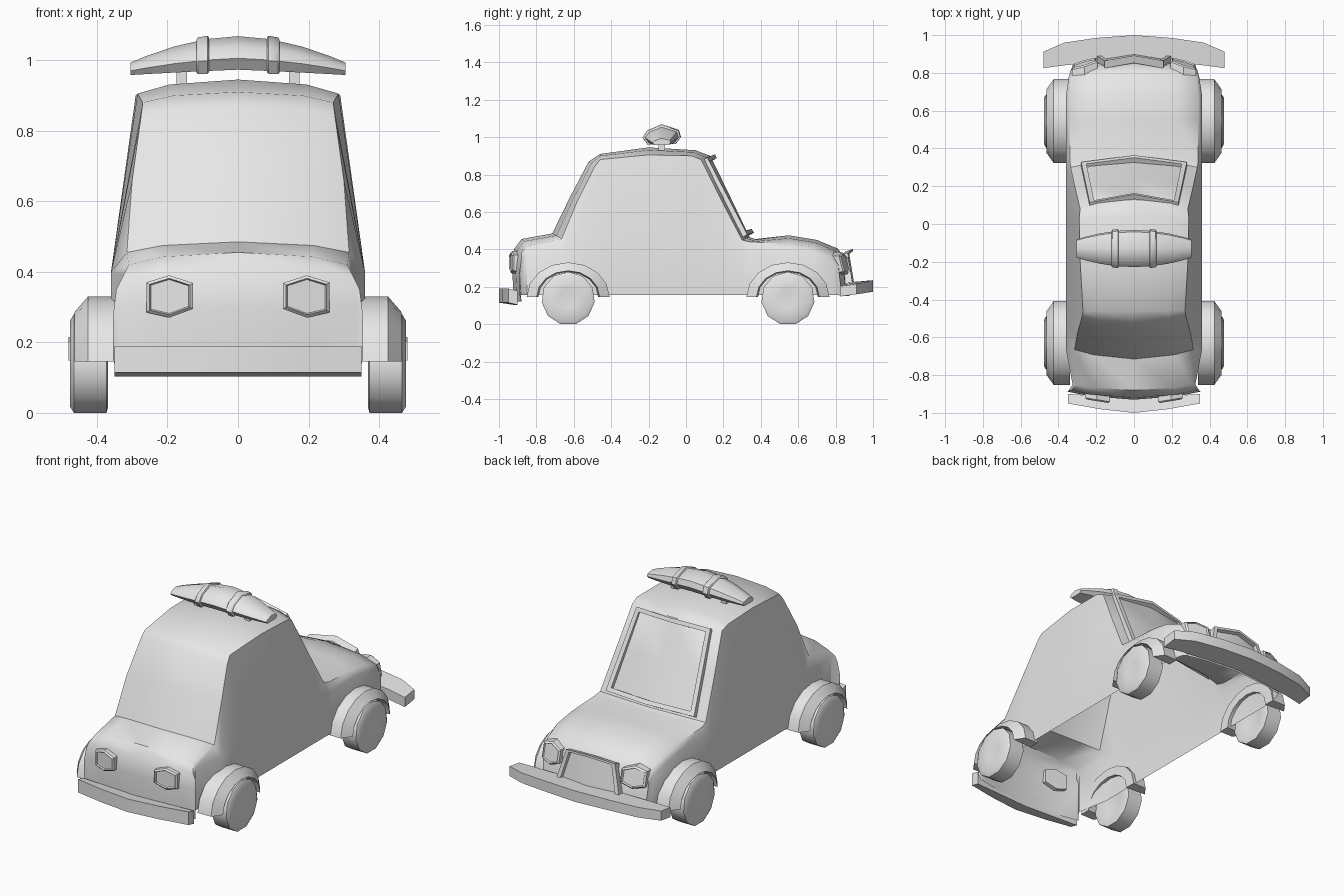
import bpy, bmesh, math
from mathutils import Vector

if "Cube" in bpy.data.objects:
    bpy.data.objects.remove(bpy.data.objects["Cube"])

grey = bpy.data.materials.new("plain_grey")
grey.diffuse_color = (0.8, 0.8, 0.8, 1)
grey.use_nodes = True
grey.node_tree.nodes["Principled BSDF"].inputs["Base Color"].default_value = grey.diffuse_color


def loft(name, rings, closed=True, caps=True, loop=False, angle=35):
    """Skin a list of equal-length point rings."""
    bm = bmesh.new()
    rows = [[bm.verts.new(p) for p in r] for r in rings]
    n = len(rows[0])
    pairs = list(zip(rows, rows[1:])) + ([(rows[-1], rows[0])] if loop else [])
    for a, b in pairs:
        for i in range(n if closed else n - 1):
            j = (i + 1) % n
            bm.faces.new((a[i], a[j], b[j], b[i]))
    if caps and not loop:
        bm.faces.new(rows[0])
        bm.faces.new(rows[-1])
    bmesh.ops.remove_doubles(bm, verts=bm.verts, dist=0.0005)
    bmesh.ops.recalc_face_normals(bm, faces=bm.faces)
    me = bpy.data.meshes.new(name)
    bm.to_mesh(me)
    bm.free()
    me.materials.append(grey)
    me.shade_smooth()
    me.set_sharp_from_angle(angle=math.radians(angle))
    ob = bpy.data.objects.new(name, me)
    bpy.context.collection.objects.link(ob)
    return ob


# Body shell, open underneath: y, centre height, edge height, edge half width, bow
stations = [
    (-.92, .12, .12, .33, .04), (-.93, .30, .30, .34, .04), (-.92, .40, .38, .33, .04),
    (-.88, .455, .42, .31, .03), (-.715, .485, .455, .315, .05), (-.62, .68, .66, .30, .04),
    (-.52, .87, .84, .275, .03), (-.46, .91, .88, .27, 0), (-.2, .945, .905, .285, 0),
    (.05, .93, .90, .29, .02), (.13, .90, .88, .285, .05), (.235, .685, .67, .31, .05),
    (.34, .465, .45, .335, .04), (.37, .455, .44, .34, .03), (.55, .475, .43, .34, 0),
    (.70, .45, .41, .34, .02), (.81, .405, .37, .33, .03), (.855, .35, .33, .32, .04),
    (.875, .15, .15, .31, .04)]
rings = []
for y, zc, ze, w, bow in stations:
    ye = y - math.copysign(bow, y)
    ym = y - math.copysign(bow * .45, y)
    wb = .36 if abs(y) < .8 else w + .015
    zb = min(.155, ze)
    belt = max(zb, min(.40, ze - .03))
    half = [(wb, ye, zb), (wb, ye, belt), (w, ye, ze),
            (w * .68, ym, ze + (zc - ze) * .65)]
    rings.append(half + [(0, y, zc)] + [(-a, b, c) for a, b, c in half[::-1]])
loft("body", rings, closed=False, caps=False, angle=42)


# Wheels and open wheel arches
def circle(x, cy, cz, r, n):
    return [(x, cy + r * math.cos(t), cz + r * math.sin(t))
            for t in (-math.pi / 2 + math.pi / n + i * math.tau / n for i in range(n))]


wheel_profile = [(.385, .06), (.368, .125), (.373, .143), (.465, .143), (.476, .125), (.468, .05)]
arch_profile = [(.34, .222), (.425, .222), (.464, .168), (.34, .160)]
for side, s in (("right", 1), ("left", -1)):
    for end, cy in (("front", .545), ("rear", -.63)):
        loft(f"{end}_{side}_wheel",
             [circle(s * x, cy, .137, r, 11) for x, r in wheel_profile], angle=50)
        arch = []
        for i in range(9):
            t = math.pi * i / 8
            arch.append([(s * x, cy + r * math.cos(t), .145 + r * .835 * math.sin(t))
                         for x, r in arch_profile])
        loft(f"{end}_{side}_arch", arch, angle=32)


# Bumpers: x, outer y, inner y, bottom z, top z
def bumper(name, half):
    pts = [(-a, b, c, d, e) for a, b, c, d, e in half[:0:-1]] + half
    loft(name, [[(x, yo, z0), (x, yo, z1), (x, yi, z1 - .012), (x, yi, z0 - .012)]
                for x, yo, yi, z0, z1 in pts], angle=30)


bumper("front_bumper", [(0, 1.0, .86, .172, .235), (.2, .985, .855, .172, .232),
                        (.37, .96, .84, .167, .225), (.48, .912, .825, .16, .215)])
bumper("rear_bumper", [(0, -1.0, -.92, .115, .19), (.18, -.98, -.91, .115, .19),
                       (.35, -.95, -.90, .115, .19)])


# Raised frames for windscreen and grille
def frame(name, half, normal, shrink):
    n = Vector(normal)
    (bx, by, bz), (byc, bzc), (tx, ty, tz), (tyc, tzc) = half
    loop = [Vector(p) for p in ((-bx, by, bz), (0, byc, bzc), (bx, by, bz),
                                (tx, ty, tz), (0, tyc, tzc), (-tx, ty, tz))]
    mid = sum(loop, Vector()) / 6
    inner = [p + (mid - p) * shrink for p in loop]
    loft(name, [[p - n, p + n, q + n, q - n] for p, q in zip(loop, inner)], loop=True, angle=25)
    return inner


frame("windscreen_frame", ((.28, .312, .47), (.348, .48), (.235, .098, .882), (.14, .90)),
      (0, .016, .009), .10)
inner = frame("grille_frame", ((.20, .872, .20), (.905, .20), (.155, .845, .375), (.872, .395)),
              (0, .02, .007), .13)
left, right = [inner[0], inner[5]], [inner[2], inner[3]]
loft("grille_panel", [left, [inner[1], inner[4]], right], closed=False, caps=False)


# Faceted lamps facing outward at each corner
lamp = [(-.065, .04), (0, .06), (.068, .038), (.068, -.035), (0, -.06), (-.065, -.045)]
for side, s in (("right", 1), ("left", -1)):
    for name, cx, cy, cz, d, slope, lean in (("tail_lamp", .195, -.918, .33, -1, .16, 0),
                                             ("head_lamp", .262, .835, .325, 1, -.3, -.25)):
        layers = []
        for depth, k in ((-.03, 1), (.012, 1), (.02, .86), (.012, .8)):
            layers.append([(s * (cx - u * k), cy + d * depth - slope * u * k + lean * v * k,
                            cz + v * k) for u, v in lamp])
        loft(f"{side}_{name}", layers, angle=25)

# Roof sign: tapered faceted capsule, two straps and two posts
section = [(-1, -.25), (-.75, .4), (0, 1), (.9, .45), (1, -.2), (.75, -.85), (-.75, -.9)]


def sign_ring(x, grow=0):
    k = abs(x) / .305
    hw = .098 - .05 * k ** 2 + grow
    top, bottom = 1.068 - .075 * k ** 1.8 + grow, .968 - .012 * k - grow
    mid, hh = (top + bottom) / 2, (top - bottom) / 2
    return [(x, -.13 + a * hw, mid + b * hh) for a, b in section]


loft("roof_sign", [sign_ring(x) for x in (-.305, -.26, -.18, -.09, 0, .09, .18, .26, .305)],
     angle=45)
for side, s in (("right", 1), ("left", -1)):
    loft(f"{side}_sign_strap", [sign_ring(s * .082, .003), sign_ring(s * .086, .009),
                                sign_ring(s * .114, .009), sign_ring(s * .118, .003)], angle=45)
    loft(f"{side}_sign_post", [[(s * (.16 + a * .015), -.13 + b * .018, z)
                                for a, b in ((-1, -1), (1, -1), (1, 1), (-1, 1))]
                               for z in (.90, .985)])
